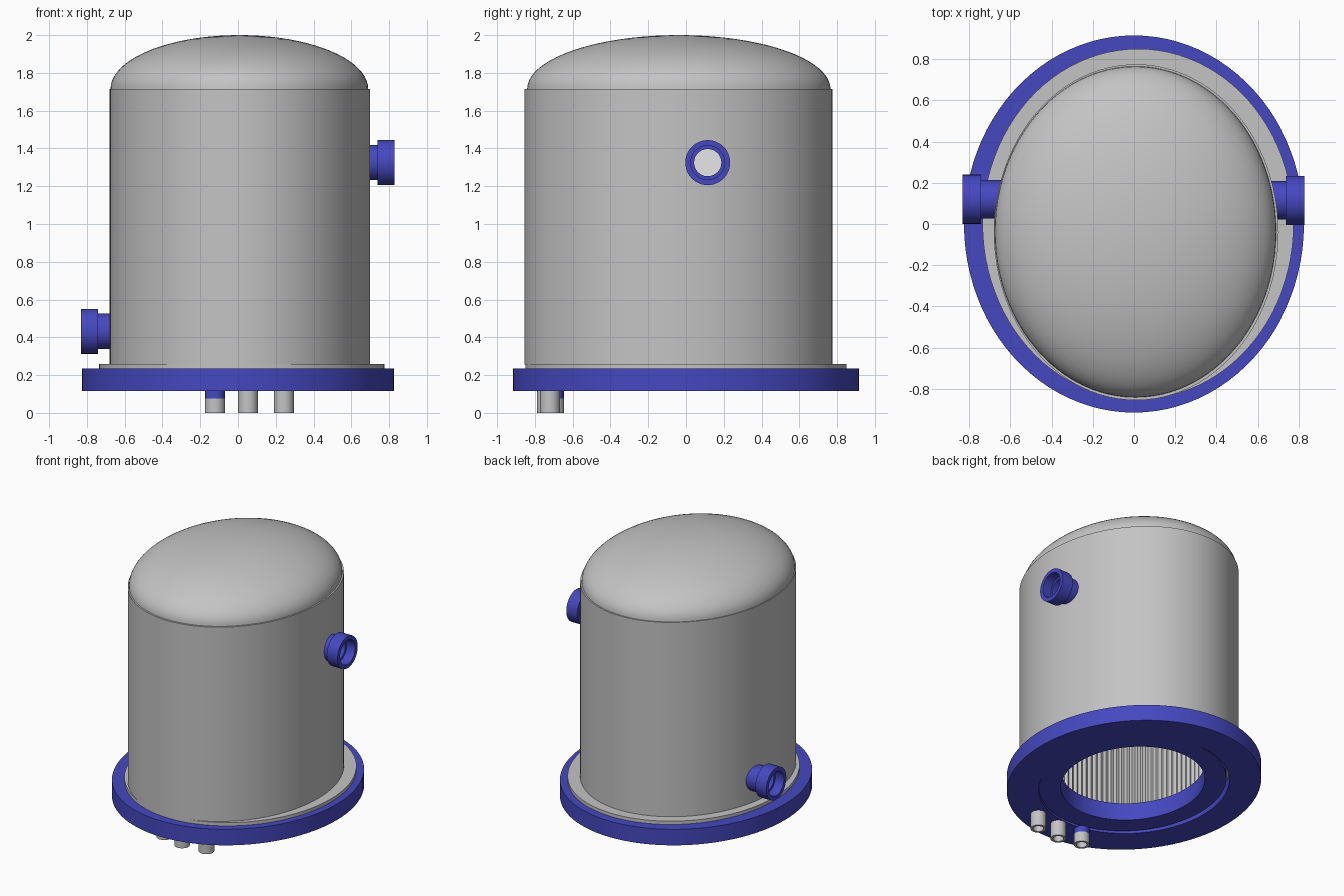
import bpy, bmesh, math
from mathutils import Matrix

cube = bpy.data.objects.get("Cube")
if cube:
    bpy.data.objects.remove(cube, do_unlink=True)


def material(name, rgb):
    m = bpy.data.materials.new(name)
    m.use_nodes = True
    m.diffuse_color = (*rgb, 1)
    m.node_tree.nodes["Principled BSDF"].inputs["Base Color"].default_value = (*rgb, 1)
    return m


GREY = material("light_grey", (0.55, 0.55, 0.55))
BLUE = material("blue", (0.06, 0.065, 0.53))
WHITE = material("white", (0.95, 0.95, 0.95))


def lathe(name, profile, mat, size=(1, 1), centre=(0, 0, 0), seg=96,
          closed=True, turn=None, pleat=0.0, smooth=True):
    """Sweep (radius, height) points round an ellipse."""
    bm = bmesh.new()
    rings = []
    for r, z in profile:
        ring = []
        for i in range(seg):
            a = 2 * math.pi * i / seg
            k = r - (pleat if i % 2 else 0)
            ring.append(bm.verts.new((k * size[0] * math.cos(a), k * size[1] * math.sin(a), z)))
        rings.append(ring)
    count = len(rings) if closed else len(rings) - 1
    for j in range(count):
        a, b = rings[j], rings[(j + 1) % len(rings)]
        for i in range(seg):
            n = (i + 1) % seg
            bm.faces.new((a[i], a[n], b[n], b[i]))
    bmesh.ops.remove_doubles(bm, verts=bm.verts, dist=1e-5)
    bmesh.ops.recalc_face_normals(bm, faces=bm.faces)
    if turn:
        bm.transform(turn)
    bm.transform(Matrix.Translation(centre))
    mesh = bpy.data.meshes.new(name)
    bm.to_mesh(mesh)
    bm.free()
    mesh.materials.append(mat)
    ob = bpy.data.objects.new(name, mesh)
    bpy.context.collection.objects.link(ob)
    if smooth:
        bpy.ops.object.select_all(action="DESELECT")
        ob.select_set(True)
        bpy.context.view_layer.objects.active = ob
        bpy.ops.object.shade_smooth_by_angle(angle=math.radians(35))
    return ob


def tube(name, inner, low, high, mat, outer=1, **kw):
    return lathe(name, [(outer, low), (outer, high), (inner, high), (inner, low)], mat, **kw)


# Base: blue plate, inner insert slightly off centre, grey seat
tube("base_plate", 0.75, 0.115, 0.235, BLUE, size=(0.825, 0.915))
tube("base_insert", 0.77, 0.12, 0.25, BLUE, size=(0.605, 0.675), centre=(0.015, 0.005, 0))
tube("seat_ring", 0.7, 0.2, 0.26, GREY, size=(0.755, 0.85), centre=(0.02, 0, 0))

# Oval body, pleated lining and domed lid
tube("body_shell", 0.96, 0.255, 1.715, GREY, size=(0.69, 0.815), centre=(0.01, -0.04, 0))
lathe("pleated_lining", [(0.94, 0.258), (0.94, 1.7)], GREY, size=(0.69, 0.815),
      centre=(0.01, -0.04, 0), seg=240, closed=False, pleat=0.02, smooth=False)
steps = 20
arc = [(math.cos(t * math.pi / 2 / steps), 1.715 + 0.285 * math.sin(t * math.pi / 2 / steps))
       for t in range(steps + 1)]
lathe("domed_lid", arc, GREY, size=(0.682, 0.803), centre=(0.007, -0.038, 0), closed=False)

# Side ports: neck, wide collar, stepped bore and pale end disc
for side, label, z, y, tip in ((1, "left", 1.325, 0.115, 0.828), (-1, "right", 0.432, 0.12, 0.832)):
    turn = Matrix.Rotation(side * math.pi / 2, 4, "Y")
    profile = [(0.072, -0.2), (0.093, -0.2), (0.093, -0.09), (0.119, -0.09), (0.119, 0),
               (0.09, 0), (0.09, -0.07), (0.072, -0.07)]
    lathe(label + "_port", profile, BLUE, centre=(side * tip, y, z), seg=48, turn=turn)
    lathe(label + "_port_disc", [(0, -0.12), (0.073, -0.12), (0.073, -0.126), (0, -0.126)],
          WHITE, centre=(side * tip, y, z), seg=48, turn=turn, closed=False)

# Three short drain tubes under the front edge, one with a blue collar
for i, (x, y) in enumerate(((-0.122, -0.698), (0.053, -0.737), (0.243, -0.72))):
    top = 0.075 if i == 0 else 0.12
    tube("drain_tube_%d" % (i + 1), 0.68, 0, top, GREY, size=(0.053, 0.053),
         centre=(x, y, 0), seg=32)
    if i == 0:
        tube("drain_collar", 0.68, top, 0.12, BLUE, size=(0.053, 0.053), centre=(x, y, 0), seg=32)
